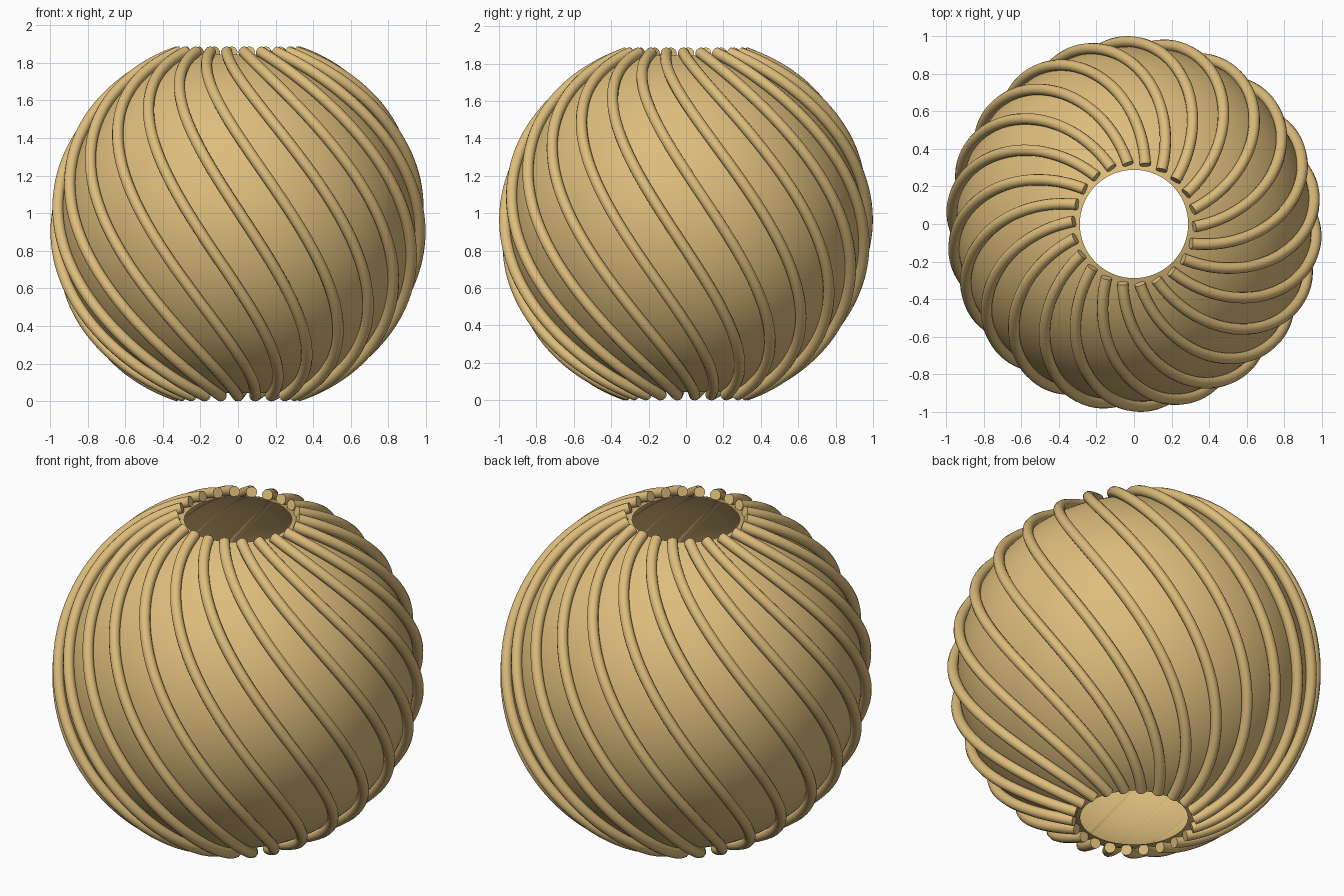
import bpy
import bmesh
from math import sin, cos, pi, asin, radians
from mathutils import Vector

if "Cube" in bpy.data.objects:
    bpy.data.objects.remove(bpy.data.objects["Cube"], do_unlink=True)

CENTRE_Z = 0.943
HOLE = 0.288                # radius of the top and bottom openings
SHELL = 0.945
RIBS = 22
RIB_PATH, RIB_RADIUS = 0.97, 0.03
RIB_START = radians(19.3)   # angle from the pole where ribs end
TWIST = 0.655               # turn per unit of polar angle
STEPS = 64

tan = bpy.data.materials.new("warm_tan")
tan.use_nodes = True
colour = (0.73, 0.51, 0.20, 1)
tan.diffuse_color = colour
tan.node_tree.nodes["Principled BSDF"].inputs["Base Color"].default_value = colour


def on_sphere(radius, polar, azimuth=0):
    return Vector((radius * sin(polar) * cos(azimuth),
                   radius * sin(polar) * sin(azimuth),
                   radius * cos(polar) + CENTRE_Z))


def select_only(obj):
    bpy.ops.object.select_all(action="DESELECT")
    obj.select_set(True)
    bpy.context.view_layer.objects.active = obj


# Thin round shell, open at both poles
bm = bmesh.new()
start = asin(HOLE / SHELL)
verts = [bm.verts.new(on_sphere(SHELL, start + (pi - 2 * start) * i / STEPS))
         for i in range(STEPS + 1)]
edges = [bm.edges.new(pair) for pair in zip(verts, verts[1:])]
bmesh.ops.spin(bm, geom=verts + edges, cent=(0, 0, 0), axis=(0, 0, 1),
               angle=2 * pi, steps=128)
bmesh.ops.remove_doubles(bm, verts=bm.verts, dist=0.0001)
bmesh.ops.recalc_face_normals(bm, faces=bm.faces)
mesh = bpy.data.meshes.new("round_shell")
bm.to_mesh(mesh)
bm.free()
mesh.materials.append(tan)
shell = bpy.data.objects.new("round_shell", mesh)
bpy.context.collection.objects.link(shell)
select_only(shell)
bpy.ops.object.shade_smooth_by_angle(angle=radians(35))

# Spiral ribs running from the upper rim to the lower rim
curve = bpy.data.curves.new("spiral_ribs", "CURVE")
curve.dimensions = "3D"
curve.bevel_depth = RIB_RADIUS
curve.bevel_resolution = 4
curve.use_fill_caps = True
for n in range(RIBS):
    spline = curve.splines.new("POLY")
    spline.points.add(STEPS)
    for i, point in enumerate(spline.points):
        polar = RIB_START + (pi - 2 * RIB_START) * i / STEPS
        azimuth = -pi / 2 + 2 * pi * n / RIBS + TWIST * (polar - pi + RIB_START)
        point.co = (*on_sphere(RIB_PATH, polar, azimuth), 1)
curve.materials.append(tan)
ribs = bpy.data.objects.new("spiral_ribs", curve)
bpy.context.collection.objects.link(ribs)
select_only(ribs)
bpy.ops.object.convert(target="MESH")
bpy.ops.object.shade_smooth_by_angle(angle=radians(35))
